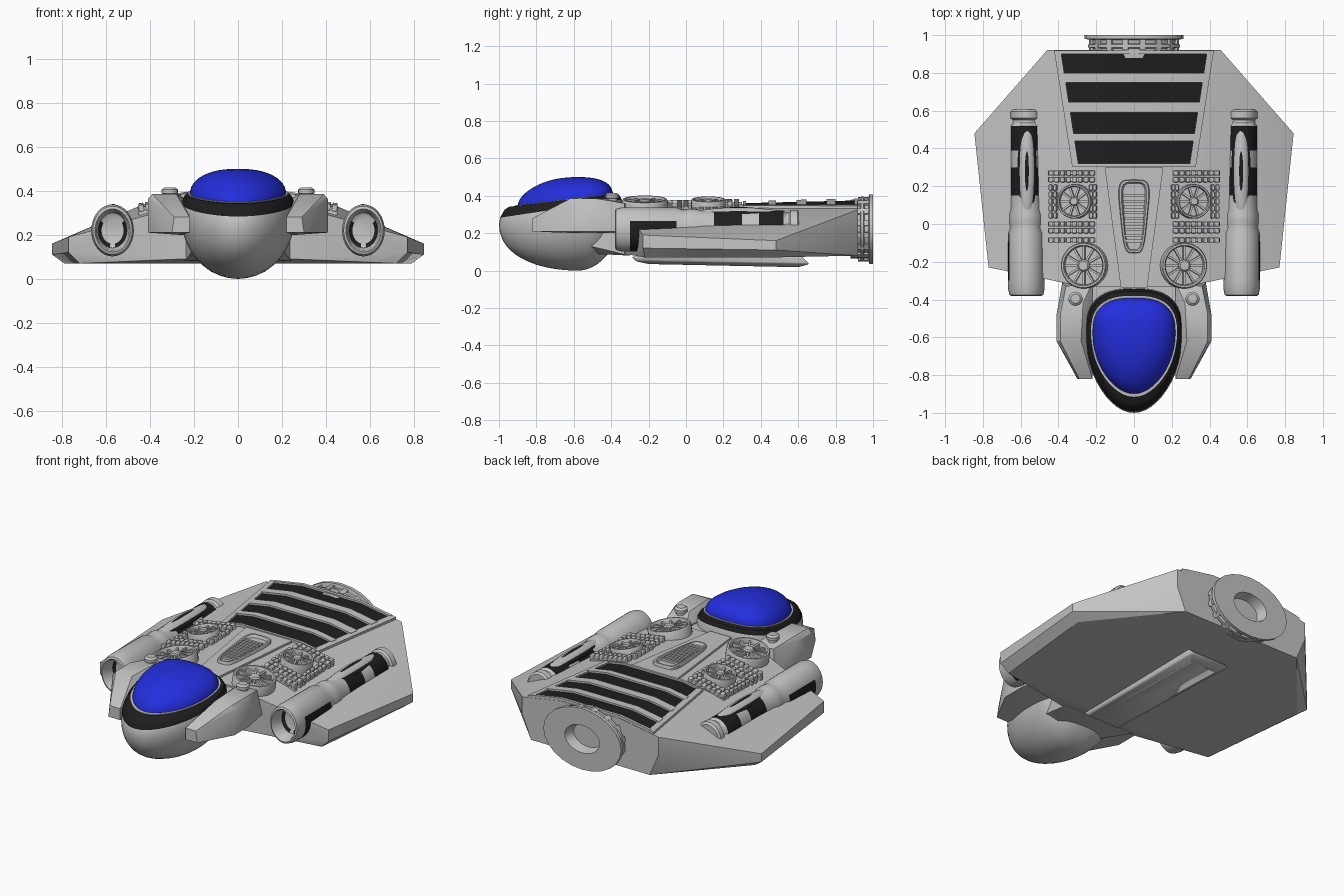
import bpy, bmesh, math
from mathutils import Matrix, Vector

if "Cube" in bpy.data.objects:
    bpy.data.objects.remove(bpy.data.objects["Cube"])


def material(name, rgb):
    m = bpy.data.materials.new(name)
    m.diffuse_color = (*rgb, 1)
    m.use_nodes = True
    m.node_tree.nodes["Principled BSDF"].inputs["Base Color"].default_value = m.diffuse_color
    return m


GREY = material("hull_grey", (0.55, 0.55, 0.55))
BLACK = material("panel_black", (0.013, 0.013, 0.013))
BLUE = material("canopy_blue", (0.017, 0.027, 0.72))
TAU = math.tau


def finish(name, bm, mats=(GREY,), mirror=False, bevel=0):
    bmesh.ops.recalc_face_normals(bm, faces=bm.faces)
    me = bpy.data.meshes.new(name)
    bm.to_mesh(me)
    bm.free()
    for m in mats:
        me.materials.append(m)
    ob = bpy.data.objects.new(name, me)
    bpy.context.collection.objects.link(ob)
    if bevel:
        b = ob.modifiers.new("bevel", 'BEVEL')
        b.width, b.segments = bevel, 2
    if mirror:
        ob.modifiers.new("mirror", 'MIRROR').use_clip = False
    return ob


def loft(bm, rings, mats=None, matrix=Matrix()):
    """Join rings of points with quads and close both ends."""
    vs = [[bm.verts.new(matrix @ Vector(p)) for p in r] for r in rings]
    n = len(vs[0])
    for i in range(len(vs) - 1):
        for j in range(n):
            k = (j + 1) % n
            f = bm.faces.new((vs[i][j], vs[i][k], vs[i + 1][k], vs[i + 1][j]))
            f.material_index = mats[i] if mats else 0
    bm.faces.new(vs[0][::-1])
    f = bm.faces.new(vs[-1])
    f.material_index = mats[-1] if mats else 0


def hull(name, pts, mats=(GREY,), mirror=False, bevel=0):
    bm = bmesh.new()
    for p in pts:
        bm.verts.new(p)
    res = bmesh.ops.convex_hull(bm, input=bm.verts)
    bmesh.ops.delete(bm, geom=[v for v in bm.verts if not v.link_faces], context='VERTS')
    bmesh.ops.dissolve_limit(bm, angle_limit=0.01, verts=bm.verts, edges=bm.edges)
    return finish(name, bm, mats, mirror, bevel)


def box(bm, size, matrix):
    bmesh.ops.create_cube(bm, size=1, matrix=matrix @ Matrix.Diagonal((*size, 1)))


def circle_z(r, z, n=28):
    return [(r * math.cos(TAU * i / n), r * math.sin(TAU * i / n), z) for i in range(n)]


def both(pts):
    return [(s * x, y, z) for x, y, z in pts for s in (-1, 1)]


def deck(x, y, h=0.0):
    """Height of the top deck: flat middle, sloping sides."""
    return 0.34 + 0.024 * (y + 0.33) - 0.17 * max(0, abs(x) - 0.2) + h


def on_deck(x, y, h=0.0):
    return Matrix.Translation((x, y, deck(x, y, h))) @ Matrix.Rotation(math.atan(0.17), 4, 'Y')


# Main wing body
hull("wing_body", both([
    (0.2, 0.92, deck(0.2, 0.92)), (0.46, 0.92, deck(0.46, 0.92)), (0.46, 0.92, 0.22), (0.40, 0.92, 0.08),
    (0.845, 0.48, 0.16), (0.845, 0.48, 0.11), (0.79, 0.46, 0.07),
    (0.77, -0.23, 0.19), (0.77, -0.23, 0.12), (0.72, -0.22, 0.07),
    (0.2, -0.33, deck(0.2, -0.33)), (0.28, -0.33, deck(0.28, -0.33)), (0.25, -0.33, 0.09)]))
hull("neck", both([(0.2, -0.55, 0.33), (0.2, -0.55, 0.14), (0.14, -0.5, 0.09),
                   (0.24, -0.3, 0.33), (0.24, -0.3, 0.08)]))
hull("belly_keel", both([(0.08, -0.2, 0.035), (0.09, 0.6, 0.018), (0.12, -0.29, 0.075), (0.13, 0.62, 0.075),
                         (0.11, -0.27, 0.05), (0.13, 0.66, 0.035)]), bevel=0.008)


# Cockpit nose: egg-shaped rings, black rim on top
def egg(s, z, tilt, rx, front, back, n=48, y0=-0.58):
    ring = []
    for i in range(n):
        c, d = math.cos(TAU * i / n), math.sin(TAU * i / n)
        e = 0.75 if d > 0 else 1
        x = math.copysign(abs(c) ** e, c) * rx * (1 - 0.1 * max(0, -d) ** 2)
        y = math.copysign(abs(d) ** e, d) * (back if d > 0 else front)
        ring.append((s * x, y0 + s * y, z + tilt * s * y))
    return ring


bm = bmesh.new()
steps = [(math.cos(p), 0.29 + 0.29 * math.sin(p), 0.1 * math.cos(p))
         for p in [-math.pi / 2 * (1 - k / 14) for k in range(15)]]
steps[0] = (0.02, 0.0, 0.0)
steps += [(0.985, 0.345, 0.15), (0.93, 0.375, 0.13), (0.87, 0.385, 0.12)]
loft(bm, [egg(*s, 0.26, 0.42, 0.24) for s in steps], [0] * 15 + [1] * 3)
finish("cockpit_nose", bm, (GREY, BLACK))

bm = bmesh.new()
loft(bm, [egg(s, z, 0.12, 0.228, 0.335, 0.2) for s, z in ((1, 0.37), (1, 0.389), (0.95, 0.389))])
finish("canopy_lip", bm)

bm = bmesh.new()
loft(bm, [egg(max(0.03, math.cos(p) ** 0.9), 0.38 + 0.12 * math.sin(p) ** 0.95, 0.12 * math.cos(p), 0.22, 0.32, 0.19)
          for p in [math.pi / 2 * k / 12 for k in range(13)]])
finish("canopy", bm, (BLUE,))

# Cheek pods beside the cockpit, with knobs
hull("cheek_pod", [
    (0.22, -0.82, 0.28), (0.29, -0.82, 0.28), (0.22, -0.82, 0.21), (0.30, -0.82, 0.21),
    (0.28, -0.62, 0.385), (0.39, -0.62, 0.385), (0.41, -0.62, 0.36), (0.41, -0.62, 0.21), (0.27, -0.62, 0.2),
    (0.39, -0.48, 0.385), (0.41, -0.48, 0.36), (0.41, -0.48, 0.21),
    (0.27, -0.42, 0.385), (0.36, -0.33, 0.36), (0.38, -0.31, 0.21), (0.22, -0.31, 0.35), (0.22, -0.31, 0.2)],
    mirror=True)
bm = bmesh.new()
loft(bm, [circle_z(r, z, 16) for r, z in ((0.028, 0.34), (0.028, 0.385), (0.037, 0.388),
                                          (0.037, 0.405), (0.025, 0.415))], matrix=Matrix.Translation((0.31, -0.395, 0)))
finish("knob", bm, mirror=True)

# Side nacelles: lathed, with black bands and a black lower patch in front
bm = bmesh.new()
prof = [(-0.29, 0.05), (-0.30, 0.065), (-0.37, 0.074), (-0.38, 0.08), (-0.375, 0.09), (-0.34, 0.097),
        (-0.30, 0.097), (-0.05, 0.096), (-0.02, 0.086), (0.01, 0.09), (0.05, 0.09), (0.08, 0.083), (0.15, 0.083),
        (0.30, 0.083), (0.39, 0.083), (0.52, 0.083), (0.535, 0.074), (0.55, 0.074), (0.56, 0.085),
        (0.595, 0.085), (0.605, 0.075)]
N = 32
loft(bm, [[(0.57 + r * math.cos(TAU * i / N), y, 0.22 + 1.22 * r * math.sin(TAU * i / N)) for i in range(N)]
          for y, r in prof])
for f in bm.faces:
    c = f.calc_center_median()
    band = 0.15 < c.y < 0.30 or 0.39 < c.y < 0.52
    patch = -0.3 < c.y < -0.05 and c.z < 0.26 and abs(c.x - 0.57) > 0.01
    f.material_index = int(band or patch)
finish("side_nacelle", bm, (GREY, BLACK), mirror=True)


def ellipsoid(name, centre, radii, mat):
    b = bmesh.new()
    bmesh.ops.create_uvsphere(b, u_segments=28, v_segments=14, radius=1,
                              matrix=Matrix.Translation(centre) @ Matrix.Diagonal((*radii, 1)))
    finish(name, b, (mat,), mirror=True)


ellipsoid("nacelle_oval_edge", (0.567, 0.28, 0.30), (0.052, 0.265, 0.026), BLACK)
ellipsoid("nacelle_oval", (0.567, 0.28, 0.30), (0.044, 0.262, 0.036), GREY)
ellipsoid("nacelle_slit", (0.567, 0.28, 0.312), (0.018, 0.16, 0.028), BLACK)


# Rear deck grille: black panels, raised bars and side rails
def half(y):
    return 0.295 + 0.155 * (y - 0.32)


def deck_strip(bm, y0, y1, extra, h):
    rings = []
    for s, inner in ((-1, 0), (-1, 1), (1, 1), (1, 0)):
        xs = [s * (0.2 if inner else half(y) + extra) for y in (y0, y1)]
        rings.append([(xs[0], y0, deck(xs[0], y0, -0.02)), (xs[0], y0, deck(xs[0], y0, h)),
                      (xs[1], y1, deck(xs[1], y1, h)), (xs[1], y1, deck(xs[1], y1, -0.02))])
    loft(bm, rings)


bm = bmesh.new()
for y0, y1 in ((0.32, 0.44), (0.48, 0.59), (0.645, 0.75), (0.80, 0.90)):
    deck_strip(bm, y0, y1, 0, 0.005)
finish("grille_panels", bm, (BLACK,))
bm = bmesh.new()
for y0, y1 in ((0.305, 0.32), (0.44, 0.48), (0.59, 0.645), (0.75, 0.80), (0.90, 0.918)):
    deck_strip(bm, y0, y1, 0.01, 0.016)
finish("grille_bars", bm)
hull("grille_rail", [(half(y) + d, y, deck(half(y) + d, y, h))
                     for y in (0.305, 0.918) for d in (0, 0.035) for h in (-0.01, 0.014)], mirror=True)

# Centre spine plate with oval vent and slats
hull("spine_plate", both([(x, y, deck(x, y, h)) for x, y in ((0.155, 0.3), (0.07, -0.335))
                          for h in (-0.02, 0.012)]))


def vent_ring(s, h):
    pts = []
    for i in range(32):
        c, d = math.cos(TAU * i / 32), math.sin(TAU * i / 32)
        x, y = math.copysign(abs(c) ** 0.45, c), math.copysign(abs(d) ** 0.45, d)
        yy = 0.04 + (0.195 - 0.07 * (1 - s)) * y
        pts.append((s * x * (0.072 + 0.02 * y), yy, deck(0, yy, h)))
    return pts


bm = bmesh.new()
loft(bm, [vent_ring(s, h) for s, h in ((1, 0), (1, 0.024), (0.95, 0.03), (0.82, 0.03), (0.72, 0.014))])
for k in range(9):
    y = -0.09 + 0.03 * k
    box(bm, (0.09 + 0.003 * k, 0.014, 0.016), Matrix.Translation((0, y, deck(0, y, 0.02))))
finish("spine_vent", bm)

# Spoked fans on the deck
for name, x, y, r, n in (("front_fan", 0.26, -0.22, 0.122, 12), ("rear_rotor", 0.31, 0.12, 0.092, 10)):
    bm = bmesh.new()
    m = on_deck(x, y)
    loft(bm, [circle_z(r * a, z) for a, z in ((1, -0.03), (1, 0.042), (0.96, 0.05), (0.88, 0.05),
                                              (0.84, 0.042), (0.84, 0.018))], matrix=m)
    loft(bm, [circle_z(r * a, z, 16) for a, z in ((0.26, 0), (0.26, 0.045), (0.2, 0.052), (0.12, 0.052))], matrix=m)
    for k in range(n):
        box(bm, (r * 0.66, 0.011, 0.02), m @ Matrix.Rotation(TAU * k / n, 4, 'Z')
            @ Matrix.Translation((r * 0.53, 0, 0.03)))
    finish(name, bm, mirror=True)

# Ribbed machinery blocks around the rear rotors
bm = bmesh.new()
for y in (0.27, 0.235, 0.0, -0.035, -0.085):
    box(bm, (0.25, 0.022, 0.04), on_deck(0.33, y, 0.0))
    for k in range(8):
        box(bm, (0.024, 0.028, 0.03), on_deck(0.222 + 0.031 * k, y, 0.016))
for x in (0.205, 0.225, 0.415, 0.44):
    for k in range(5):
        box(bm, (0.018, 0.03, 0.05), on_deck(x, 0.045 + 0.037 * k, 0.0))
finish("machinery_ribs", bm, mirror=True, bevel=0.004)

# Rear thruster: oval flange, ribbed collar, deep hole
bm = bmesh.new()
M = 24
loft(bm, [[(0.262 * r * math.cos(TAU * i / M), y, 0.222 + 0.186 * r * math.sin(TAU * i / M)) for i in range(M)]
          for y, r in ((0.88, 0.84), (0.93, 0.86), (0.935, 0.93), (0.95, 0.93), (0.955, 0.86), (0.975, 0.88),
                       (0.98, 1.0), (1.0, 1.0), (1.0, 0.45), (0.94, 0.38))])
for k in range(16):
    a = TAU * (k + 0.5) / 16
    box(bm, (0.03, 0.06, 0.022), Matrix.Translation((0.228 * math.cos(a), 0.95, 0.222 + 0.162 * math.sin(a)))
        @ Matrix.Rotation(-a + math.pi / 2, 4, 'Y'))
finish("rear_thruster", bm)

# Smooth shading with sharp edges kept
for ob in bpy.context.scene.objects:
    ob.select_set(True)
    bpy.context.view_layer.objects.active = ob
bpy.ops.object.shade_smooth_by_angle(angle=math.radians(32))
